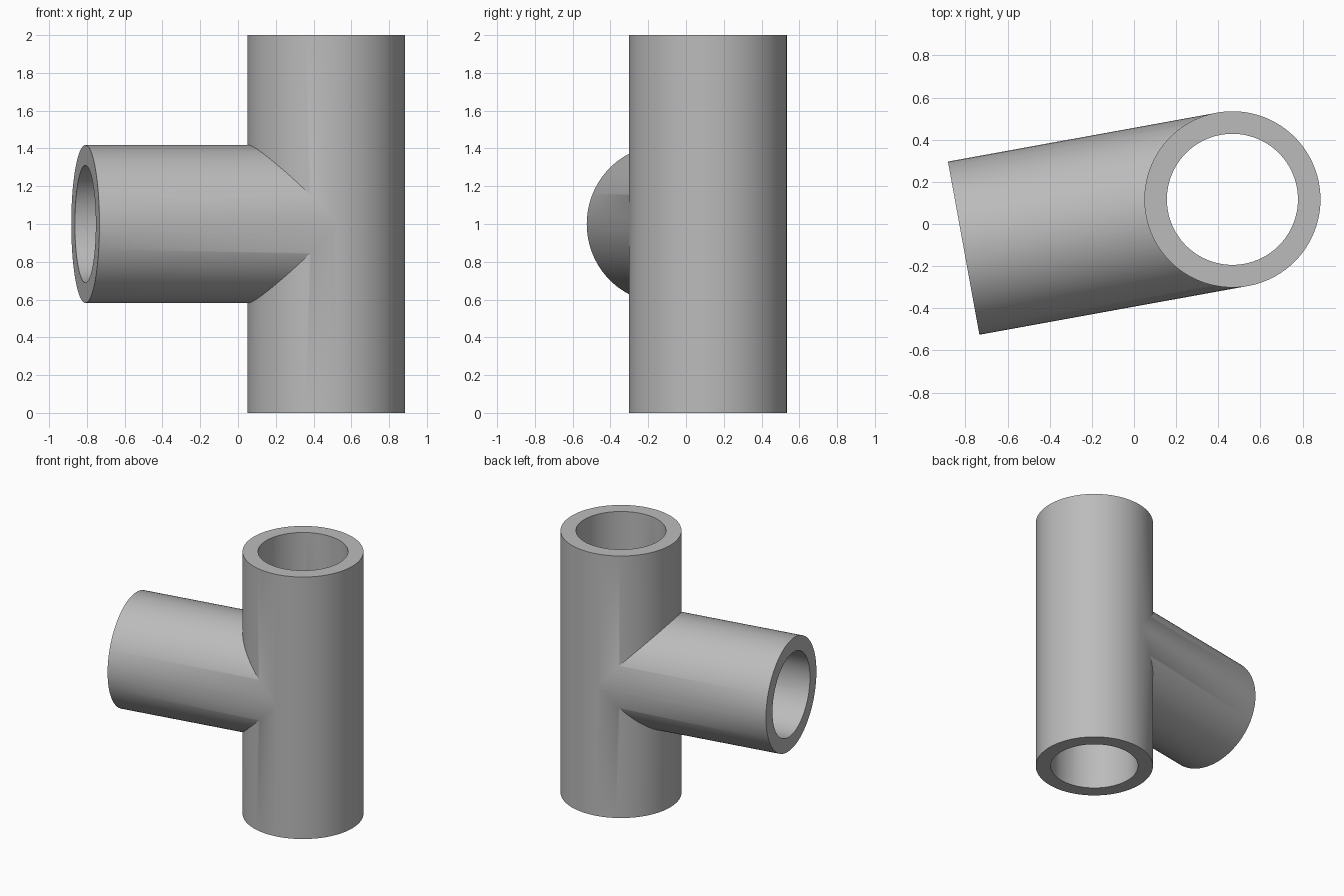
import bpy
import math
from mathutils import Vector

cube = bpy.data.objects.get("Cube")
if cube:
    bpy.data.objects.remove(cube, do_unlink=True)

OUTER, BORE = 0.418, 0.311
HEIGHT, BRANCH = 2.0, 1.296
AXIS = Vector((0.467, 0.117, 1.0))
TURN = math.radians(10.3)
DIRECTION = Vector((-math.cos(TURN), -math.sin(TURN), 0))

grey = bpy.data.materials.new("pipe grey")
grey.use_nodes = True
colour = (0.5, 0.5, 0.5, 1)
grey.diffuse_color = colour
grey.node_tree.nodes["Principled BSDF"].inputs["Base Color"].default_value = colour


def cylinder(name, radius, start, end):
    """Cylinder between two points."""
    axis = end - start
    bpy.ops.mesh.primitive_cylinder_add(vertices=96, radius=radius, depth=axis.length,
                                        location=(start + end) / 2)
    obj = bpy.context.object
    obj.name = name
    obj.rotation_euler = axis.to_track_quat('Z', 'Y').to_euler()
    obj.data.materials.append(grey)
    return obj


def combine(target, tool, operation):
    """Apply a boolean and discard the tool."""
    bpy.context.view_layer.objects.active = target
    mod = target.modifiers.new(operation.lower(), 'BOOLEAN')
    mod.object, mod.operation, mod.solver = tool, operation, 'EXACT'
    bpy.ops.object.modifier_apply(modifier=mod.name)
    bpy.data.objects.remove(tool, do_unlink=True)


up = Vector((0, 0, HEIGHT / 2))
mouth = AXIS + DIRECTION * BRANCH
extra = 0.1

# Outer walls: upright pipe joined by the side branch
tee = cylinder("pipe_tee", OUTER, AXIS - up, AXIS + up)
combine(tee, cylinder("branch", OUTER - 0.0005, AXIS, mouth), 'UNION')

# Bores running through the upright pipe and the branch
combine(tee, cylinder("upright_bore", BORE, AXIS - up * 1.1, AXIS + up * 1.1), 'DIFFERENCE')
combine(tee, cylinder("branch_bore", BORE - 0.0005, AXIS, mouth + DIRECTION * extra), 'DIFFERENCE')

# Smooth walls with crisp rims and joint
bpy.ops.object.select_all(action='DESELECT')
tee.select_set(True)
bpy.context.view_layer.objects.active = tee
bpy.ops.object.shade_smooth_by_angle(angle=math.radians(30))
